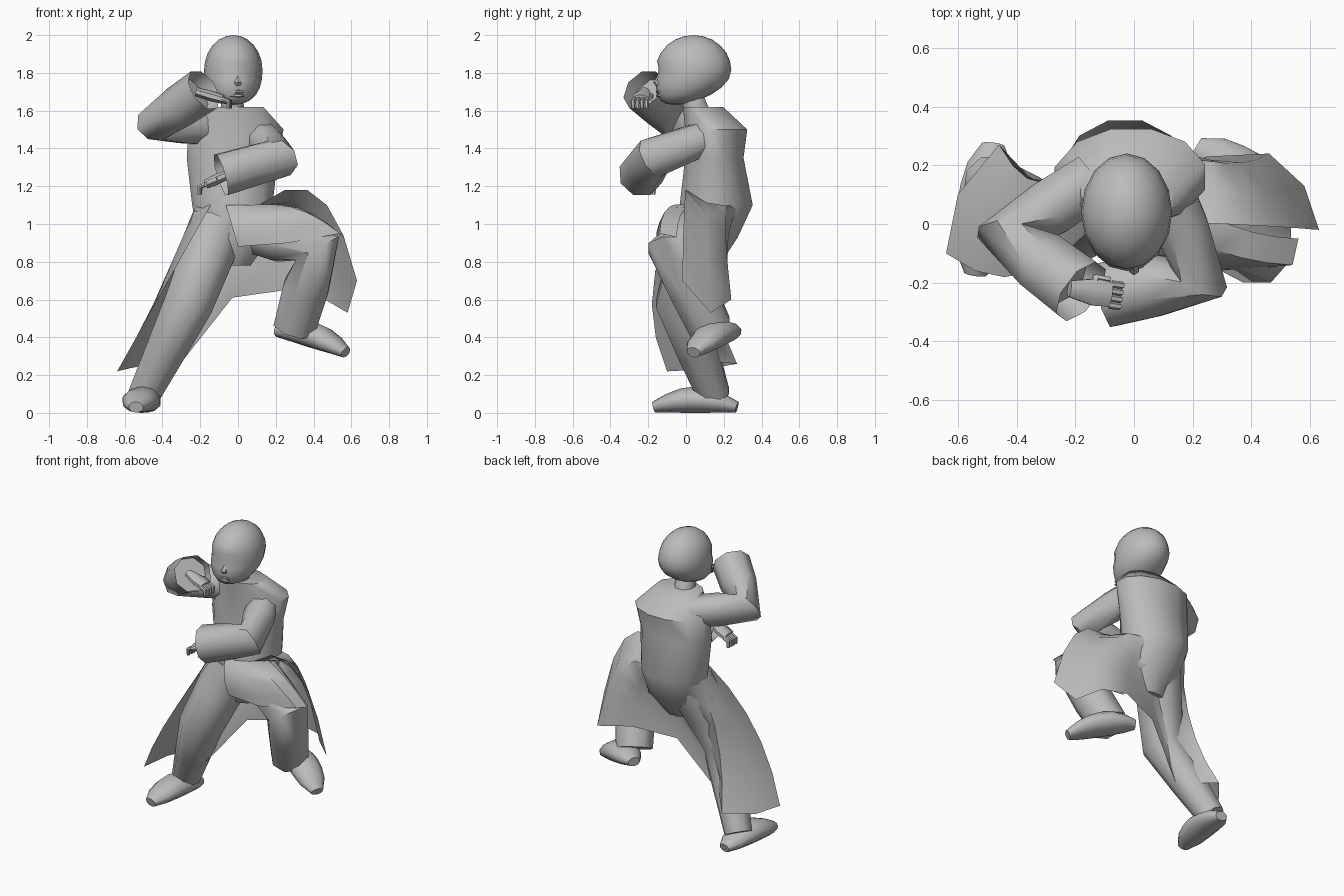
import bpy
import bmesh
import math
from mathutils import Vector

cube = bpy.data.objects.get("Cube")
if cube:
    bpy.data.objects.remove(cube)

Y, Z = Vector((0, 1, 0)), Vector((0, 0, 1))

grey = bpy.data.materials.new("plain grey")
grey.use_nodes = True
grey.diffuse_color = (.5, .5, .5, 1)
shader = grey.node_tree.nodes["Principled BSDF"]
shader.inputs["Base Color"].default_value = grey.diffuse_color


def finish(name, bm):
    """Turn a bmesh into a smooth shaded object with sharp creases."""
    bmesh.ops.recalc_face_normals(bm, faces=bm.faces)
    mesh = bpy.data.meshes.new(name)
    bm.to_mesh(mesh)
    bm.free()
    mesh.materials.append(grey)
    mesh.shade_smooth()
    mesh.set_sharp_from_angle(angle=math.radians(50))
    obj = bpy.data.objects.new(name, mesh)
    bpy.context.collection.objects.link(obj)


def tube(name, rings, ref=Z, sides=8, axis=None, open_cuff=False):
    """Loft elliptical rings (centre, width, depth) along their path."""
    bm = bmesh.new()
    centres = [Vector(ring[0]) for ring in rings]
    last = len(rings) - 1
    loops = []
    for i, (centre, width, depth) in enumerate(rings):
        before = centres[i] - centres[max(i - 1, 0)]
        after = centres[min(i + 1, last)] - centres[i]
        along = axis or (before.normalized() + after.normalized()).normalized()
        side = along.cross(ref).normalized()
        up = side.cross(along)
        loop = []
        for k in range(sides):
            angle = math.tau * (k + .5) / sides
            offset = side * width * math.cos(angle) + up * depth * math.sin(angle)
            loop.append(bm.verts.new(centres[i] + offset))
        loops.append(loop)
    for low, high in zip(loops, loops[1:]):
        for k in range(sides):
            bm.faces.new((low[k - 1], low[k], high[k], high[k - 1]))
    bm.faces.new(loops[0])
    end = bm.faces.new(loops[-1])
    if open_cuff:
        bm.normal_update()
        bmesh.ops.inset_region(bm, faces=[end], thickness=.01)
        inward = (centres[-2] - centres[-1]).normalized()
        bmesh.ops.translate(bm, verts=end.verts, vec=inward * .08)
    finish(name, bm)


def limb(name, joints, radii, ref=Z, open_cuff=False):
    """Two segments through three joints, with a ring halfway along each."""
    a, b, c = [Vector(joint) for joint in joints]
    ra, rb, rc = radii
    path = [a, (a + b) / 2, b, (b + c) / 2, c]
    sizes = [ra, (ra + rb) / 2, rb, (rb + rc) / 2, rc]
    tube(name, list(zip(path, sizes, sizes)), ref, 8, None, open_cuff)


def shoe(name, heel, toe, steps=6):
    """Rounded shoe from two points on its sole."""
    heel, toe = Vector(heel), Vector(toe)
    rings = []
    for i in range(steps + 1):
        t = i / steps
        swell = abs(math.sin(math.pi * t))
        height = .03 + .04 * swell
        width = .04 + .06 * math.sqrt(swell)
        rings.append((heel.lerp(toe, t) + Z * height, width, height))
    tube(name, rings, Z, 10)


def hand(side, wrist, knuckle):
    """Palm, curled fingers and thumb."""
    wrist, knuckle = Vector(wrist), Vector(knuckle)
    along = (knuckle - wrist).normalized()
    across = along.cross(Z).normalized()
    middle = wrist.lerp(knuckle, .6)
    tube(side + "_palm", [(wrist, .03, .025), (middle, .05, .03), (knuckle, .045, .025)])
    for i in range(4):
        base = knuckle + across * (i - 1.5) * .024
        bend = base + along * .035
        tip = bend - Z * .04
        tube(side + "_finger", [(base, .013, .013), (bend, .013, .013), (tip, .01, .01)], across, 6)
    thumb = middle - across * .05
    tube(side + "_thumb", [(middle, .02, .02), (thumb, .015, .015), (thumb + along * .05, .01, .01)])


def cloth(name, columns, steps=5):
    """Sheet whose columns are curves with a start, a bend and a hem."""
    bm = bmesh.new()
    grid = []
    for start, bend, hem in columns:
        column = []
        for i in range(steps + 1):
            t = i / steps
            point = start.lerp(bend, t).lerp(bend.lerp(hem, t), t)
            column.append(bm.verts.new(point))
        grid.append(column)
    for left, right in zip(grid, grid[1:]):
        for i in range(steps):
            bm.faces.new((left[i], right[i], right[i + 1], left[i + 1]))
    finish(name, bm)


def waist(degrees):
    angle = math.radians(degrees)
    return Vector((.2 * math.cos(angle) - .03, .15 + .2 * math.sin(angle), 1.1))


# Torso and neck
tube("torso", [
    ((-.03, .1, .78), .1, .08), ((-.02, .11, .93), .2, .17),
    ((-.03, .16, 1.1), .22, .2), ((-.03, .15, 1.35), .25, .16),
    ((-.01, .16, 1.5), .26, .17), ((-.02, .09, 1.62), .16, .11)], Y, 12, Z)
tube("neck", [((-.03, .07, 1.56), .07, .08), ((-.03, .02, 1.72), .06, .06)], Y, 8, Z)

# Head: a sphere with the jaw drawn forward and a dent across the eyes
head = bmesh.new()
bmesh.ops.create_uvsphere(head, u_segments=16, v_segments=12, radius=1)
for vert in head.verts:
    x, y, z = vert.co
    if z < -.1:
        y -= .5 * z * z
        x *= 1 + .2 * z * z
    elif z < .1 and y < -.5:
        y += .08
    vert.co = Vector((.155 * x - .025, .2 * y + .04, .185 * z + 1.815))
finish("head", head)
tube("nose", [((0, -.12, 1.81), .01, .01), ((0, -.15, 1.75), .02, .025),
              ((0, -.14, 1.73), .02, .02)], Y, 6, Z)
for z in (1.68, 1.7):
    tube("lip", [((-.04, -.14, z), .01, .005), ((0, -.15, z), .01, .01),
                 ((.03, -.14, z), .01, .005)], Z, 6)

# Arms
limb("right_sleeve", [(-.14, .15, 1.51), (-.43, -.04, 1.54), (-.18, -.23, 1.71)],
     (.1, .11, .12), Z, True)
limb("left_sleeve", [(.1, .16, 1.48), (.22, -.18, 1.35), (-.09, -.24, 1.26)],
     (.09, .11, .12), Z, True)
hand("right", (-.22, -.22, 1.7), (-.08, -.24, 1.66))
hand("left", (-.04, -.22, 1.27), (-.17, -.21, 1.21))

# Legs and shoes
limb("right_leg", [(-.1, .1, 1), (-.26, -.03, .58), (-.5, .15, .09)], (.16, .14, .09), Y)
limb("left_leg", [(.03, .13, .99), (.42, -.07, .87), (.3, .13, .45)], (.14, .14, .12), Y)
shoe("right_shoe", (-.48, .27, 0), (-.54, -.17, 0))
shoe("left_shoe", (.21, .26, .4), (.57, .04, .29))

# Long coat skirt, from the left front edge round the back to the right front edge
hems = [(.63, -.02, .7), (.58, .13, .53), (.46, .24, .6), (.25, .23, .65), (-.03, .14, .61),
        (-.29, .06, .28), (-.46, .27, .26), (-.6, .1, .23), (-.64, -.1, .22)]
skirt = []
for i, hem in enumerate(hems):
    start, hem = waist(35 * i - 45), Vector(hem)
    lift = Vector((.1, 0, .5)) * max(0, 1 - i / 5)
    skirt.append((start, (start + hem) / 2 + lift - Y * .03 * i, hem))
cloth("coat_skirt", skirt)

# Front of the coat drawn across the raised thigh
front = []
for degrees, hem in zip((-100, -75, -50, -20),
                        [(0, -.1, .88), (.27, -.16, .9), (.54, -.14, .95), (.56, -.05, .93)]):
    start, hem = waist(degrees), Vector(hem)
    front.append((start, (start + hem) / 2 + Z * hem.x * .2 - Y * .06, hem))
cloth("coat_front", front)
